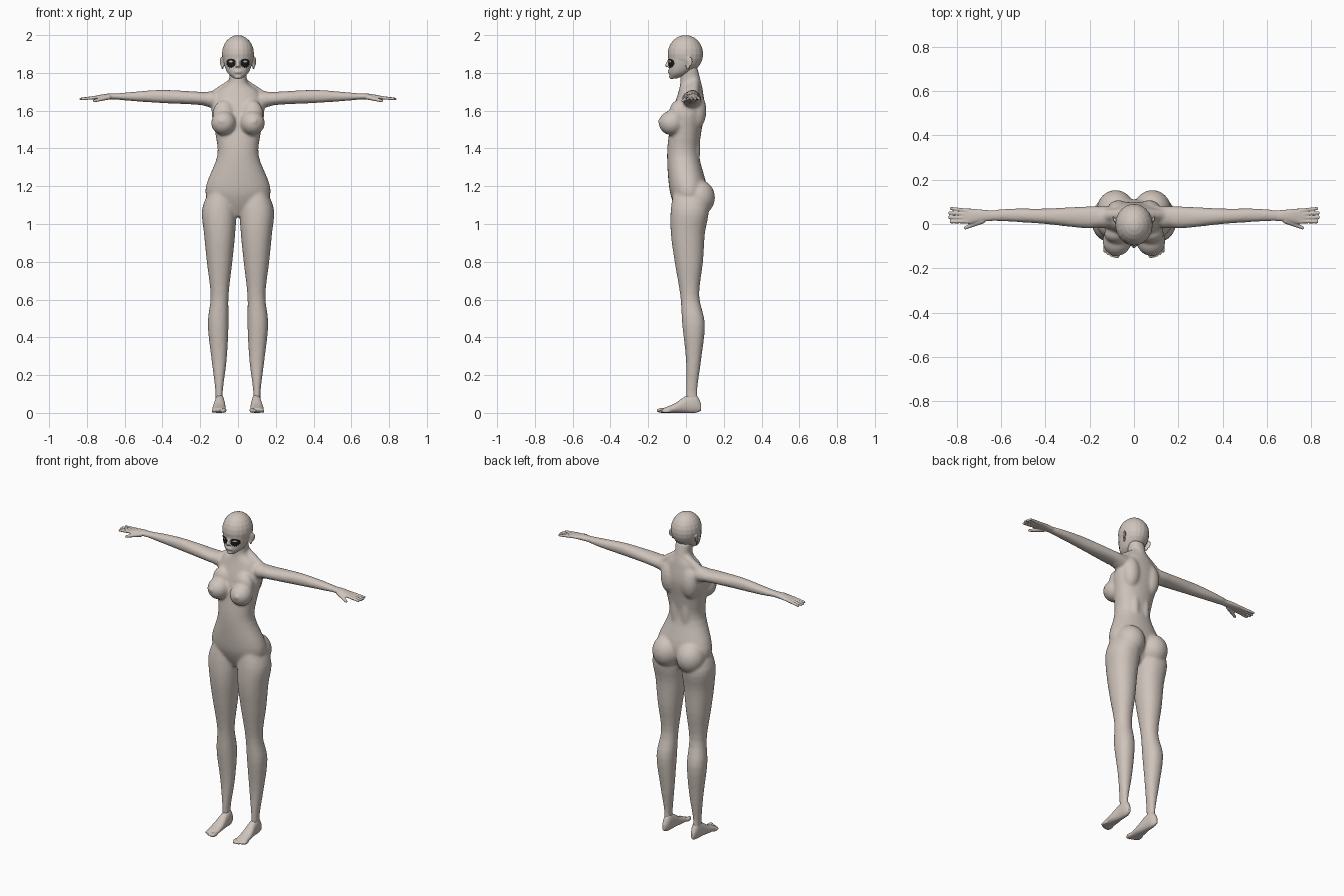
import bpy, bmesh, math
from mathutils import Vector, Matrix
from mathutils.bvhtree import BVHTree

if "Cube" in bpy.data.objects:
    bpy.data.objects.remove(bpy.data.objects["Cube"])

SIDES = {"right": -1, "left": 1}


def material(name, colour):
    mat = bpy.data.materials.new(name)
    mat.use_nodes = True
    mat.diffuse_color = (*colour, 1)
    shader = mat.node_tree.nodes["Principled BSDF"]
    shader.inputs["Base Color"].default_value = (*colour, 1)
    return mat


skin = material("warm grey skin", (.62, .55, .5))
lash = material("black lashes", (.01, .01, .01))
pale = material("pale eye", (.6, .58, .55))

# Unit ball, made once and copied by every rounded part
template = bmesh.new()
bmesh.ops.create_uvsphere(template, u_segments=20, v_segments=12, radius=1)
template.verts.index_update()
ball_points = [vert.co.copy() for vert in template.verts]
ball_faces = [[vert.index for vert in face.verts] for face in template.faces]
template.free()


def smooth_rows(rows, steps=4):
    """Interpolate the cross-section rows with a smooth spline."""
    points = [Vector(row) for row in rows]
    padded = [points[0], *points, points[-1]]
    result = []
    for before, start, end, after in zip(padded, padded[1:], padded[2:], padded[3:]):
        leave, arrive = (end - before) / 2, (after - start) / 2
        for k in range(steps):
            t = k / steps
            blend = t * t * (3 - 2 * t)
            result.append(start.lerp(end, blend) + leave * (t * (1 - t) ** 2)
                          - arrive * (t * t * (1 - t)))
    return result + [points[-1]]


def loft(bm, axis, rows, side=1, segments=32, squareness=.92):
    """Skin rows of (position, low a, high a, low b, high b) along an axis."""
    rings = []
    for along, low_a, high_a, low_b, high_b in smooth_rows(rows):
        ring = []
        for k in range(segments):
            angle = math.tau * k / segments
            cos, sin = math.cos(angle), math.sin(angle)
            cos = math.copysign(abs(cos) ** squareness, cos)
            sin = math.copysign(abs(sin) ** squareness, sin)
            a = (low_a + high_a + (high_a - low_a) * cos) / 2
            b = (low_b + high_b + (high_b - low_b) * sin) / 2
            x, y, z = {"x": (along, a, b), "y": (a, along, b), "z": (a, b, along)}[axis]
            ring.append(bm.verts.new((x * side, y, z)))
        rings.append(ring)
    for ring, following in zip(rings, rings[1:]):
        for k in range(segments):
            n = (k + 1) % segments
            bm.faces.new((ring[k], ring[n], following[n], following[k]))
    bm.faces.new(rings[0])
    bm.faces.new(rings[-1])


def symmetric(rows):
    """Expand (height, half width, front, back) into full loft rows."""
    return [(z, -width, width, front, back) for z, width, front, back in rows]


def blob(bm, centre, radii, side=1, turn=0):
    """Ellipsoid, turned about z and placed on the chosen side."""
    x, y, z = centre
    place = (Matrix.Translation((x * side, y, z)) @ Matrix.Rotation(turn * side, 4, "Z")
             @ Matrix.Diagonal((*radii, 1)))
    verts = [bm.verts.new(place @ point) for point in ball_points]
    for face in ball_faces:
        bm.faces.new([verts[i] for i in face])


def capsule(bm, start, end, start_radius, end_radius, side=1, count=10):
    """Tapered rounded limb made of overlapping balls."""
    for i in range(count):
        t = i / (count - 1)
        radius = start_radius + (end_radius - start_radius) * t
        blob(bm, Vector(start).lerp(Vector(end), t), (radius, radius, radius), side)


def make_object(bm, name, mat):
    mesh = bpy.data.meshes.new(name)
    bm.to_mesh(mesh)
    bm.free()
    mesh.materials.append(mat)
    mesh.shade_smooth()
    obj = bpy.data.objects.new(name, mesh)
    bpy.context.collection.objects.link(obj)
    return obj


def sculpt(bm, name, voxel, iterations):
    """Fuse the overlapping volumes into one soft skin."""
    bmesh.ops.recalc_face_normals(bm, faces=bm.faces)
    obj = make_object(bm, name, skin)
    fuse = obj.modifiers.new("fuse", "REMESH")
    fuse.mode = "VOXEL"
    fuse.voxel_size = voxel
    fuse.use_smooth_shade = True
    relax = obj.modifiers.new("relax", "SMOOTH")
    relax.iterations = iterations
    return obj


# Torso and neck: height, half width, front, back
torso = [(1.04, .03, -.03, .06), (1.12, .15, -.07, .1), (1.2, .17, -.09, .11),
         (1.36, .11, -.1, .07), (1.48, .12, -.09, .08), (1.6, .14, -.07, .1),
         (1.7, .11, -.04, .09), (1.75, .05, -.03, .08), (1.83, .05, -.03, .06)]
# Leg: height, inside, outside, front, back
leg = [(1.2, .04, .14, -.06, .08), (1.08, .01, .19, -.08, .12), (.95, .015, .18, -.08, .1),
       (.8, .03, .165, -.06, .09), (.62, .05, .145, -.03, .07), (.47, .05, .16, -.02, .1),
       (.28, .06, .14, 0, .08), (.12, .08, .12, 0, .06), (.04, .08, .12, 0, .07)]
# Arm: reach, front, back, underside, top
arm = [(.1, 0, .08, 1.61, 1.7), (.2, -.02, .08, 1.63, 1.7), (.4, 0, .07, 1.64, 1.71),
       (.55, .01, .07, 1.65, 1.7), (.66, .015, .06, 1.66, 1.69)]

bm = bmesh.new()
loft(bm, "z", symmetric(torso))
for side in SIDES.values():
    loft(bm, "z", leg, side)
    loft(bm, "x", arm, side)
    # Buttock
    blob(bm, (.083, .066, 1.14), (.085, .088, .095), side)
    # Breast, its upper slope and tip
    blob(bm, (.076, -.075, 1.535), (.066, .07, .065), side, turn=.25)
    blob(bm, (.075, -.045, 1.58), (.06, .045, .075), side)
    blob(bm, (.09, -.14, 1.545), (.01, .012, .01), side)
    # Shoulder blade, shoulder and neck slope
    blob(bm, (.07, .055, 1.6), (.055, .053, .1), side)
    blob(bm, (.14, .03, 1.66), (.06, .05, .043), side)
    capsule(bm, (.03, .045, 1.745), (.13, .04, 1.677), .026, .028, side)
    # Lower back muscle
    blob(bm, (.035, .045, 1.4), (.03, .03, .16), side)
sculpt(bm, "body", voxel=.008, iterations=7)

# Head: round skull, tapering jaw, nose, chin, lips
jaw = [(1.77, .02, -.08, -.05), (1.8, .055, -.09, .02), (1.85, .075, -.09, .07),
       (1.9, .08, -.095, .09)]
bm = bmesh.new()
blob(bm, (0, -.003, 1.9), (.085, .094, .1))
loft(bm, "z", symmetric(jaw))
capsule(bm, (0, -.09, 1.87), (0, -.102, 1.84), .006, .009)
blob(bm, (0, -.076, 1.78), (.02, .014, .013))
for height in (1.802, 1.81):
    blob(bm, (0, -.088, height), (.02, .009, .005))
for side in SIDES.values():
    # Nostril, ear and ear lobe
    blob(bm, (.009, -.093, 1.836), (.007, .009, .006), side)
    blob(bm, (.087, .018, 1.86), (.006, .019, .027), side, turn=-.45)
    blob(bm, (.082, .01, 1.835), (.006, .011, .018), side, turn=-.3)
head = sculpt(bm, "head", voxel=.004, iterations=4)

# Eyes: thin plates laid on the face
bpy.context.view_layer.update()
face_surface = BVHTree.FromObject(head, bpy.context.evaluated_depsgraph_get())


def face_plate(name, mat, side, inner, outer, rise, drop, lift, columns=12, rows=7):
    """Arched plate with a ragged lower edge, resting on the face."""
    bm = bmesh.new()
    grid = []
    for i in range(columns):
        u = (i + .5) / columns
        x = side * (inner + (outer - inner) * u)
        arch = math.sqrt(math.sin(math.pi * u))
        ragged = 1 if i % 2 else .8
        column = []
        for j in range(rows):
            z = 1.857 + arch * (rise - (rise + drop * ragged) * j / (rows - 1))
            hit = face_surface.ray_cast(Vector((x, -1, z)), Vector((0, 1, 0)))[0]
            column.append(bm.verts.new((x, hit.y - lift, z)))
        grid.append(column[::side])
    for near, far in zip(grid, grid[1:]):
        for j in range(rows - 1):
            bm.faces.new((near[j], near[j + 1], far[j + 1], far[j]))
    make_object(bm, name, mat)


for label, side in SIDES.items():
    face_plate(label + "_lashes", lash, side, .01, .064, rise=.018, drop=.034, lift=.003)
    face_plate(label + "_eye", pale, side, .026, .05, rise=.009, drop=.001, lift=.005)

# Hands: palm, four fingers and a thumb
palm = [(.63, .015, .06, 1.66, 1.69), (.69, .01, .065, 1.66, 1.69),
        (.75, 0, .07, 1.66, 1.68), (.775, .01, .06, 1.66, 1.675)]
for label, side in SIDES.items():
    bm = bmesh.new()
    loft(bm, "x", palm, side)
    for i in range(4):
        reach = .835 - .007 * abs(i - 1.5)
        capsule(bm, (.75, .06 - .016 * i, 1.67), (reach, .07 - .02 * i, 1.662),
                .0095, .0075, side)
    capsule(bm, (.685, .015, 1.672), (.76, -.017, 1.652), .014, .008, side)
    sculpt(bm, label + "_hand", voxel=.0035, iterations=2)

# Feet: heel to ball, then five toes
foot = [(.08, .09, .11, .01, .05), (.05, .075, .12, 0, .1), (0, .07, .125, 0, .09),
        (-.06, .065, .135, 0, .05), (-.12, .065, .135, 0, .025)]
for label, side in SIDES.items():
    bm = bmesh.new()
    loft(bm, "y", foot, side)
    for i in range(5):
        size = .009 if i else .013
        blob(bm, (.074 + .014 * i, -.128 + .0015 * i * i, size), (size, .028, size), side, turn=.1)
    sculpt(bm, label + "_foot", voxel=.004, iterations=3)
